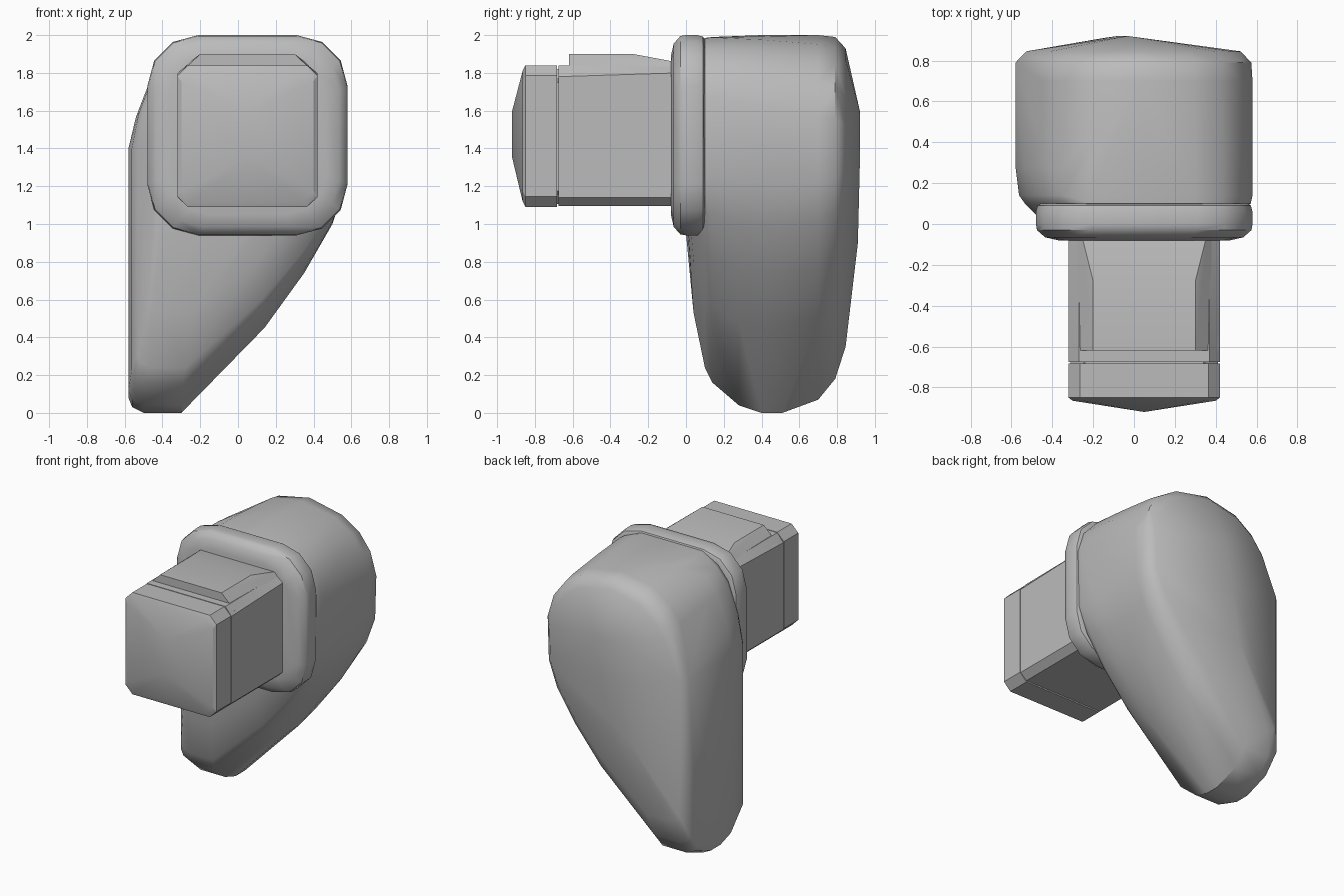
import bpy, bmesh, math

cube = bpy.data.objects.get("Cube")
if cube:
    bpy.data.objects.remove(cube, do_unlink=True)

grey = bpy.data.materials.new("plain_grey")
grey.use_nodes = True
grey.diffuse_color = (0.5, 0.5, 0.5, 1)
grey.node_tree.nodes["Principled BSDF"].inputs["Base Color"].default_value = grey.diffuse_color


def hull(name, points, angle):
    """Smooth-shaded convex solid around the given points."""
    bm = bmesh.new()
    for p in points:
        bm.verts.new(p)
    bmesh.ops.convex_hull(bm, input=bm.verts)
    loose = [v for v in bm.verts if not v.link_faces]
    bmesh.ops.delete(bm, geom=loose, context='VERTS')
    bmesh.ops.dissolve_limit(bm, angle_limit=math.radians(1), verts=bm.verts, edges=bm.edges)
    bmesh.ops.recalc_face_normals(bm, faces=bm.faces)
    mesh = bpy.data.meshes.new(name)
    bm.to_mesh(mesh)
    bm.free()
    mesh.materials.append(grey)
    ob = bpy.data.objects.new(name, mesh)
    bpy.context.collection.objects.link(ob)
    bpy.ops.object.select_all(action='DESELECT')
    ob.select_set(True)
    bpy.context.view_layer.objects.active = ob
    bpy.ops.object.shade_smooth_by_angle(angle=math.radians(angle))


def rounded_ring(y, x0, x1, z0, z1, r, steps):
    """Rectangle across the front with rounded or chamfered corners."""
    ring = []
    for cx, cz, start in ((x1 - r, z1 - r, 0), (x0 + r, z1 - r, 1),
                          (x0 + r, z0 + r, 2), (x1 - r, z0 + r, 3)):
        for i in range(steps + 1):
            a = (start + i / steps) * math.pi / 2
            ring.append((cx + r * math.cos(a), y, cz + r * math.sin(a)))
    return ring


# Teardrop body: one outline, fitted at each depth
outline = [(-.58, 1.4), (-.54, 1.6), (-.45, 1.83), (-.36, 1.93), (-.22, 2), (.03, 2), (.3, 2),
           (.44, 1.94), (.53, 1.84), (.58, 1.68), (.57, 1.22), (.5, 1), (.35, .74),
           (.14, .45), (-.3, 0), (-.5, 0), (-.56, .03), (-.58, .08)]
MID = 1.4


def body_ring(y, left, right, top, low):
    """Scale the outline, and round its shoulders more towards the back."""
    ring = []
    for x, z in outline:
        if z > MID:
            z = MID + (z - MID) * (top - MID) / (2 - MID)
            z -= .3 * max(y - .1, 0) * abs(x - .03)
        else:
            z = MID - (MID - z) * (MID - low) / MID
        ring.append((x * (left if x < 0 else right), y, z))
    return ring


# depth, left scale, right scale, top height, lowest height
stations = [(0, .74, .7, 1.85, .95), (.04, .82, .8, 1.9, .53), (.1, .92, .985, 1.985, .24),
            (.14, .97, 1, 1.99, .16), (.28, 1, 1, 1.995, .04), (.4, 1, 1, 2, 0),
            (.51, 1, 1, 2, 0), (.7, 1, 1, 2, .07), (.79, 1, .99, 1.99, .18),
            (.845, .91, .9, 1.93, .35)]
points = [p for s in stations for p in body_ring(*s)]
points += [(-.03, .92, 1.6), (-.08, .92, 1.3), (-.15, .91, .9)]
hull("teardrop_body", points, 40)

# Rounded collar where the stem meets the body
points = []
for y, inset in ((-.08, .11), (-.065, .045), (-.03, .005), (0, 0), (.06, 0), (.09, .008), (.1, .025)):
    points += rounded_ring(y, -.48 + inset, .58 - inset, .94 + inset, 2 - inset, .27 - inset / 2, 3)
hull("collar", points, 40)

# Stem block with a raised, sloping top
points = []
for y, top in ((-.676, 1.78), (-.04, 1.8)):
    points += [(-.32, y, top), (.42, y, top), (-.32, y, 1.14), (.42, y, 1.14),
               (-.27, y, 1.095), (.37, y, 1.095), (-.27, y, 1.84), (.37, y, 1.84)]
hull("stem", points, 25)
points = []
for y, top, side in ((-.62, 1.9, .25), (-.28, 1.9, .25), (-.04, 1.855, .31)):
    points += [(.05 + s * side, y, top) for s in (-1, 1)]
for y in (-.62, -.04):
    points += [(.05 + s * .365, y, 1.79) for s in (-1, 1)]
hull("stem_top_plate", points, 25)

# Narrow core shows as the seam behind the end cap
hull("seam_core", rounded_ring(-.69, -.31, .41, 1.105, 1.82, .07, 1)
     + rounded_ring(-.66, -.31, .41, 1.105, 1.82, .07, 1), 25)

# End cap with a shallow pyramid front
points = rounded_ring(-.682, -.32, .42, 1.09, 1.84, .055, 1)
points += rounded_ring(-.85, -.32, .42, 1.09, 1.84, .055, 1)
points += rounded_ring(-.865, -.3, .4, 1.12, 1.81, .055, 1)
points += [(.05, -.92, 1.35), (.05, -.92, 1.6)]
hull("end_cap", points, 25)
